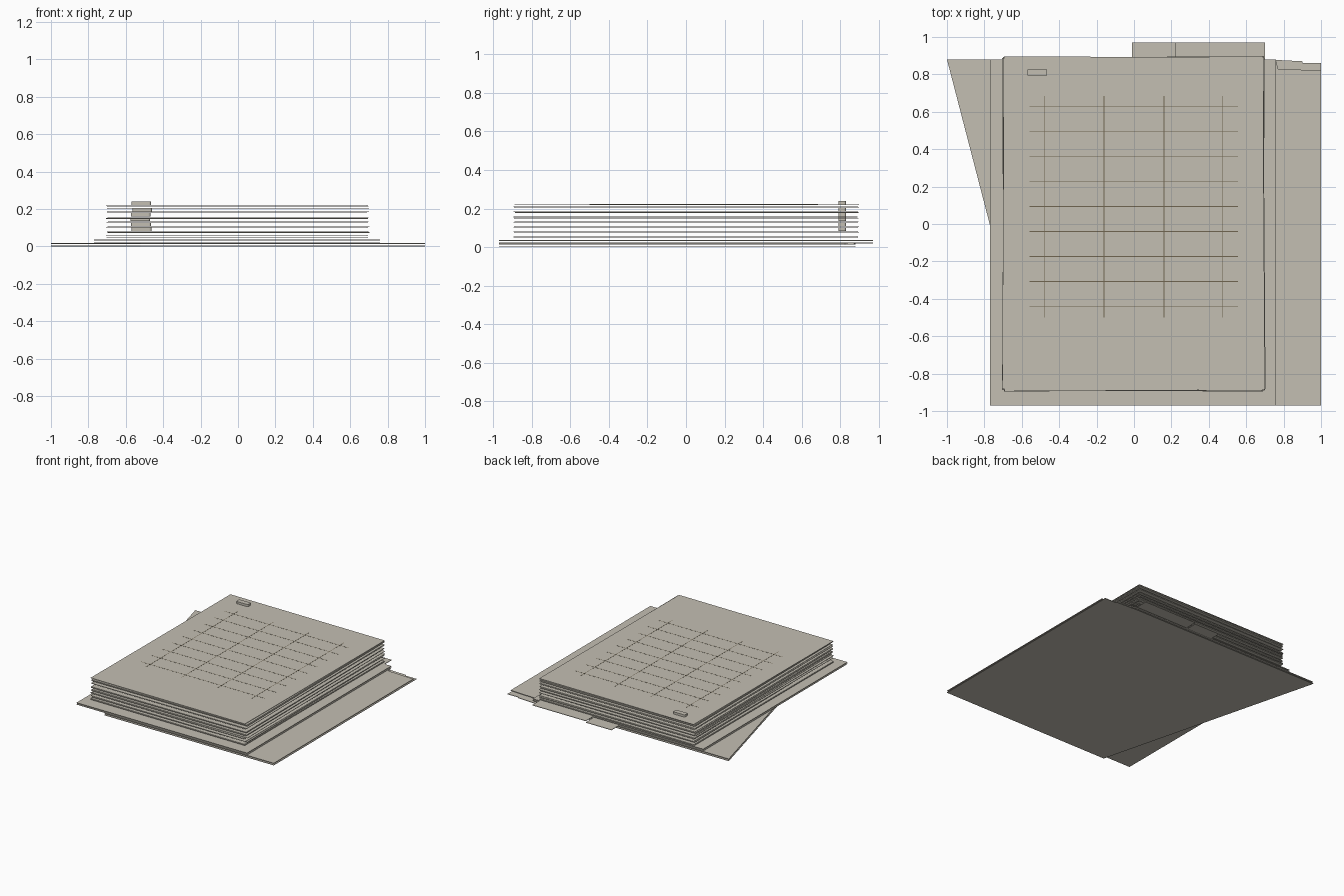
import bpy, bmesh, math, random
from mathutils import Matrix, Vector

random.seed(4)
old = bpy.data.objects.get("Cube")
if old:
    bpy.data.objects.remove(old)


def material(name, rgb):
    mat = bpy.data.materials.new(name)
    mat.use_nodes = True
    mat.diffuse_color = (*rgb, 1)
    mat.node_tree.nodes["Principled BSDF"].inputs["Base Color"].default_value = (*rgb, 1)
    return mat


paper = material("warm grey paper", (0.55, 0.52, 0.45))
ink = material("brown ink", (0.16, 0.13, 0.08))


def finish(name, bm, mat):
    bmesh.ops.recalc_face_normals(bm, faces=bm.faces)
    mesh = bpy.data.meshes.new(name)
    bm.to_mesh(mesh)
    bm.free()
    mesh.materials.append(mat)
    obj = bpy.data.objects.new(name, mesh)
    bpy.context.collection.objects.link(obj)
    return obj


def sheet(name, outline, z, thick=0.004, mat=paper):
    """Flat outline extruded upwards from z."""
    bm = bmesh.new()
    face = bm.faces.new([bm.verts.new((x, y, z)) for x, y in outline])
    top = bmesh.ops.extrude_face_region(bm, geom=[face])["geom"]
    verts = [v for v in top if isinstance(v, bmesh.types.BMVert)]
    bmesh.ops.translate(bm, verts=verts, vec=(0, 0, thick))
    return finish(name, bm, mat)


def add_box(bm, x0, x1, y0, y1, z0, z1):
    m = Matrix.Translation(((x0 + x1) / 2, (y0 + y1) / 2, (z0 + z1) / 2))
    m = m @ Matrix.Diagonal((x1 - x0, y1 - y0, z1 - z0, 1))
    return bmesh.ops.create_cube(bm, size=1, matrix=m)["verts"]


def rect(x0, x1, y0, y1):
    return [(x0, y0), (x1, y0), (x1, y1), (x0, y1)]


# Open bottom folder: two leaves with a slanted left edge and stepped back corner
leaf = [(-1, 0.88), (-0.52, -0.97), (1, -0.97)]
sheet("folder_bottom_leaf", leaf + [(1, 0.86), (0.9, 0.86), (0.9, 0.87), (0.7, 0.88)], 0)
sheet("folder_inner_leaf", leaf + [(1, 0.82), (0.77, 0.83), (0.76, 0.87), (0.7, 0.88)], 0.014)

# Upper folder with a raised index tab at the back
sheet("folder_lower_cover", [(-0.77, -0.97), (0.76, -0.97), (0.76, 0.88), (0.22, 0.88),
                             (0.22, 0.97), (-0.01, 0.97), (-0.01, 0.88), (-0.77, 0.88)], 0.020)
sheet("folder_upper_cover", [(-0.77, -0.97), (0.76, -0.97), (0.76, 0.88), (0.70, 0.88),
                             (0.70, 0.97), (0.22, 0.97), (0.22, 0.88), (-0.77, 0.88)], 0.032)

# Stack of slightly turned papers
levels = [0.048, 0.055, 0.073, 0.079, 0.100, 0.107, 0.125, 0.131,
          0.148, 0.155, 0.178, 0.184, 0.203, 0.211, 0.219]
for i, z in enumerate(levels):
    last = i == len(levels) - 1
    turn = Matrix.Rotation(math.radians(-0.3 if last else random.uniform(-0.45, 0.45)), 2)
    shift = Vector((-0.005, 0.003)) if last else Vector(
        (random.uniform(-0.006, 0.004), random.uniform(-0.004, 0.004)))
    pts = [turn @ Vector(p) + shift for p in rect(-0.695, 0.695, -0.89, 0.89)]
    sheet(f"paper_{i + 1}", pts, z, 0.003)

# Rounded clips joining the papers in the back corner
for i, z in enumerate([0.083, 0.110, 0.135, 0.160, 0.188, 0.222]):
    bm = bmesh.new()
    dx = 0 if i == 5 else random.uniform(-0.008, 0.008)
    add_box(bm, -0.57 + dx, -0.465 + dx, 0.79, 0.83, z, z + 0.018)
    upright = [e for e in bm.edges if abs(e.verts[0].co.z - e.verts[1].co.z) > 0.01]
    bmesh.ops.bevel(bm, geom=upright, offset=0.01, segments=3, affect='EDGES', profile=0.5)
    finish(f"clip_{i + 1}", bm, paper)

# Printed table on the top paper
bm = bmesh.new()
w = 0.002
z0, z1 = 0.2215, 0.2226
for i in range(9):
    y = 0.63 - i * 0.134
    add_box(bm, -0.56, 0.555, y - w, y + w, z0, z1)
for x in (-0.48, -0.16, 0.16, 0.472):
    add_box(bm, x - w, x + w, -0.5, 0.685, z0, z1)
finish("table_lines", bm, ink)
